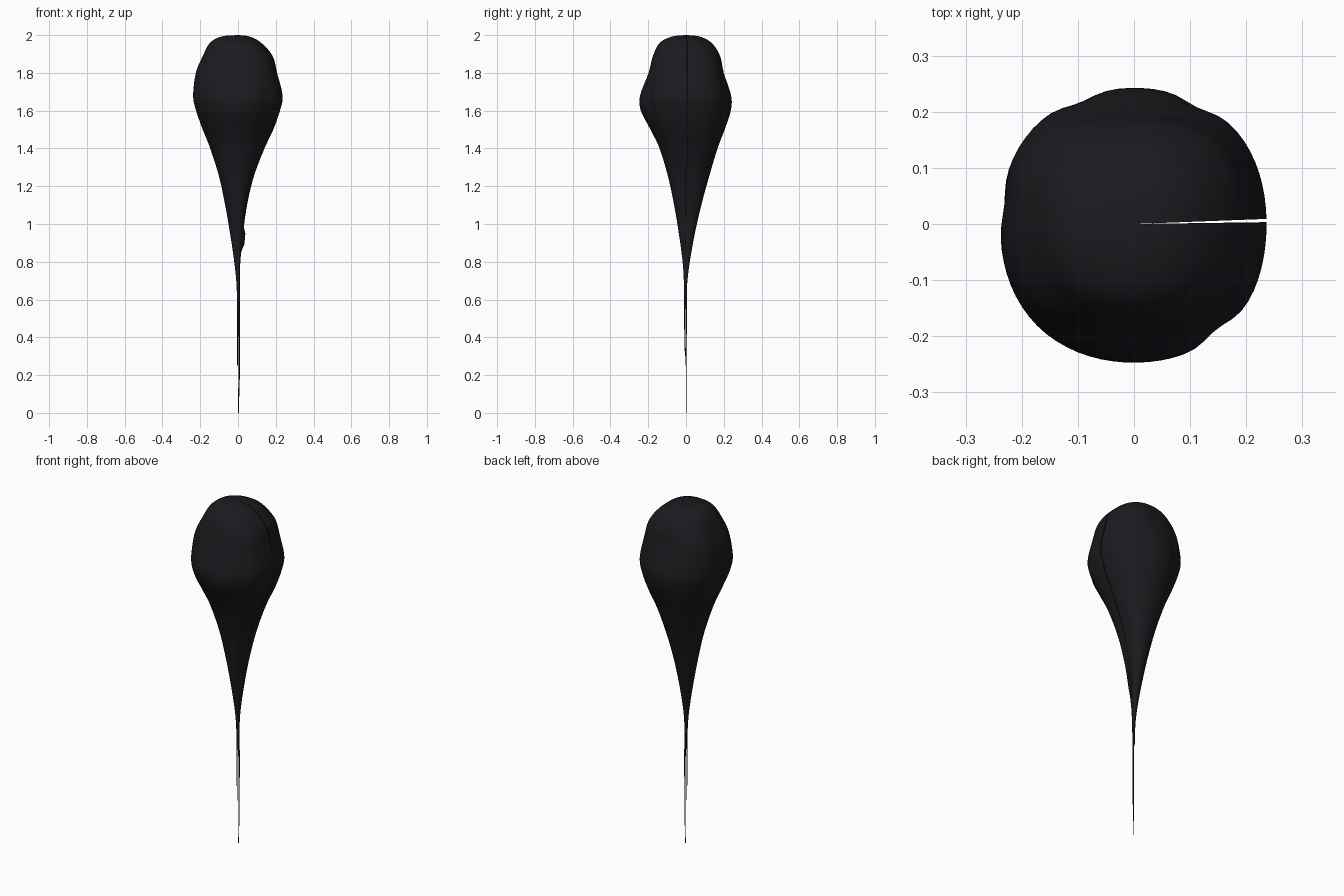
import bpy, bmesh
from math import sin, cos, pi, exp, radians

if "Cube" in bpy.data.objects:
    bpy.data.objects.remove(bpy.data.objects["Cube"])

# Height, then radius toward +x, +y, -x, -y
PROFILE = [
    (2.00, 0.00, 0.00, 0.00, 0.00),
    (1.993, 0.06, 0.07, 0.085, 0.07),
    (1.96, 0.122, 0.135, 0.148, 0.138),
    (1.89, 0.183, 0.18, 0.186, 0.175),
    (1.80, 0.207, 0.20, 0.224, 0.198),
    (1.68, 0.236, 0.239, 0.239, 0.243),
    (1.60, 0.222, 0.237, 0.223, 0.239),
    (1.50, 0.187, 0.205, 0.187, 0.188),
    (1.40, 0.14, 0.167, 0.147, 0.14),
    (1.25, 0.083, 0.122, 0.10, 0.095),
    (1.10, 0.045, 0.081, 0.068, 0.063),
    (0.95, 0.024, 0.047, 0.042, 0.038),
    (0.80, 0.012, 0.02, 0.02, 0.018),
    (0.68, 0.009, 0.006, 0.008, 0.011),
    (0.55, 0.007, 0.003, 0.004, 0.009),
]
# Shallow dents: angle in degrees, height, depth
DENTS = [(62, 1.66, 0.010), (114, 1.66, 0.009), (172, 1.68, 0.006), (-52, 1.64, 0.012)]
SEGMENTS, STEPS = 72, 5
SLIT_START, SLIT_END = radians(2.2), radians(360.8)


def catmull(a, b, c, d, t):
    return 0.5 * (2*b + (c-a)*t + (2*a-5*b+4*c-d)*t*t + (3*b-a-3*c+d)*t**3)


def smooth_rows(rows):
    out = []
    for i in range(len(rows) - 1):
        p = [rows[max(0, min(len(rows) - 1, i + k))] for k in (-1, 0, 1, 2)]
        for s in range(STEPS):
            out.append([catmull(*v, s / STEPS) for v in zip(*p)])
    return out + [list(rows[-1])]


def radius(row, angle):
    z, radii = row[0], row[1:]
    q = (angle / (pi / 2)) % 4
    i = int(q)
    w = (1 - cos((q - i) * pi)) / 2
    r = radii[i] * (1 - w) + radii[(i + 1) % 4] * w
    # Fuller diagonals near the crown
    r *= 1 + (0.03 + 0.06 * exp(-((z - 1.83) / 0.1) ** 2)) * sin(2 * angle) ** 2
    for deg, height, depth in DENTS:
        d = (angle - radians(deg) + pi) % (2 * pi) - pi
        r -= depth * exp(-(d / 0.16) ** 2 - ((z - height) / 0.12) ** 2)
    # Small curled lip beside the slit
    d = 2 * pi - angle if angle > pi else 9
    return r + 0.016 * exp(-(d / 0.6) ** 2 - ((z - 0.92) / 0.055) ** 4)


def finish(name, bm):
    bmesh.ops.recalc_face_normals(bm, faces=bm.faces)
    mesh = bpy.data.meshes.new(name)
    bm.to_mesh(mesh)
    bm.free()
    for p in mesh.polygons:
        p.use_smooth = True
    mesh.materials.append(black)
    obj = bpy.data.objects.new(name, mesh)
    bpy.context.collection.objects.link(obj)
    return obj


black = bpy.data.materials.new("black")
black.diffuse_color = (0.011, 0.011, 0.014, 1)
black.use_nodes = True
black.node_tree.nodes["Principled BSDF"].inputs["Base Color"].default_value = black.diffuse_color

# Drooping shell, left open along the slit
bm = bmesh.new()
rows = smooth_rows(PROFILE)
apex = bm.verts.new((0, 0, 2))
last = None
for row in rows[1:]:
    ring = []
    for k in range(SEGMENTS + 1):
        a = SLIT_START + (SLIT_END - SLIT_START) * k / SEGMENTS
        r = max(radius(row, a), 0.002)
        ring.append(bm.verts.new((r * cos(a), r * sin(a), min(row[0], 2))))
    for k in range(SEGMENTS):
        if last is None:
            bm.faces.new((apex, ring[k], ring[k + 1]))
        else:
            bm.faces.new((last[k], ring[k], ring[k + 1], last[k + 1]))
    last = ring
finish("droplet_shell", bm)


# Thin trailing strands
def strand(name, points, sides=6):
    bm = bmesh.new()
    rings = []
    for x, y, z, rx, ry in points:
        rings.append([bm.verts.new((x + rx * cos(2*pi*k/sides), y + ry * sin(2*pi*k/sides), z))
                      for k in range(sides)])
    for lo, hi in zip(rings, rings[1:]):
        for k in range(sides):
            j = (k + 1) % sides
            bm.faces.new((lo[k], lo[j], hi[j], hi[k]))
    bm.faces.new(rings[0])
    bm.faces.new(rings[-1])
    finish(name, bm)


strand("long_strand", [(0.003, 0.001, 0.75, 0.006, 0.005), (0.006, 0.001, 0.5, 0.005, 0.004),
                       (0.006, 0.001, 0.2, 0.004, 0.002), (0.002, 0.002, 0, 0.002, 0.001)])
strand("short_strand", [(-0.002, -0.004, 0.7, 0.004, 0.004), (-0.002, -0.008, 0.5, 0.003, 0.003),
                        (-0.002, -0.004, 0.25, 0.002, 0.001)])
